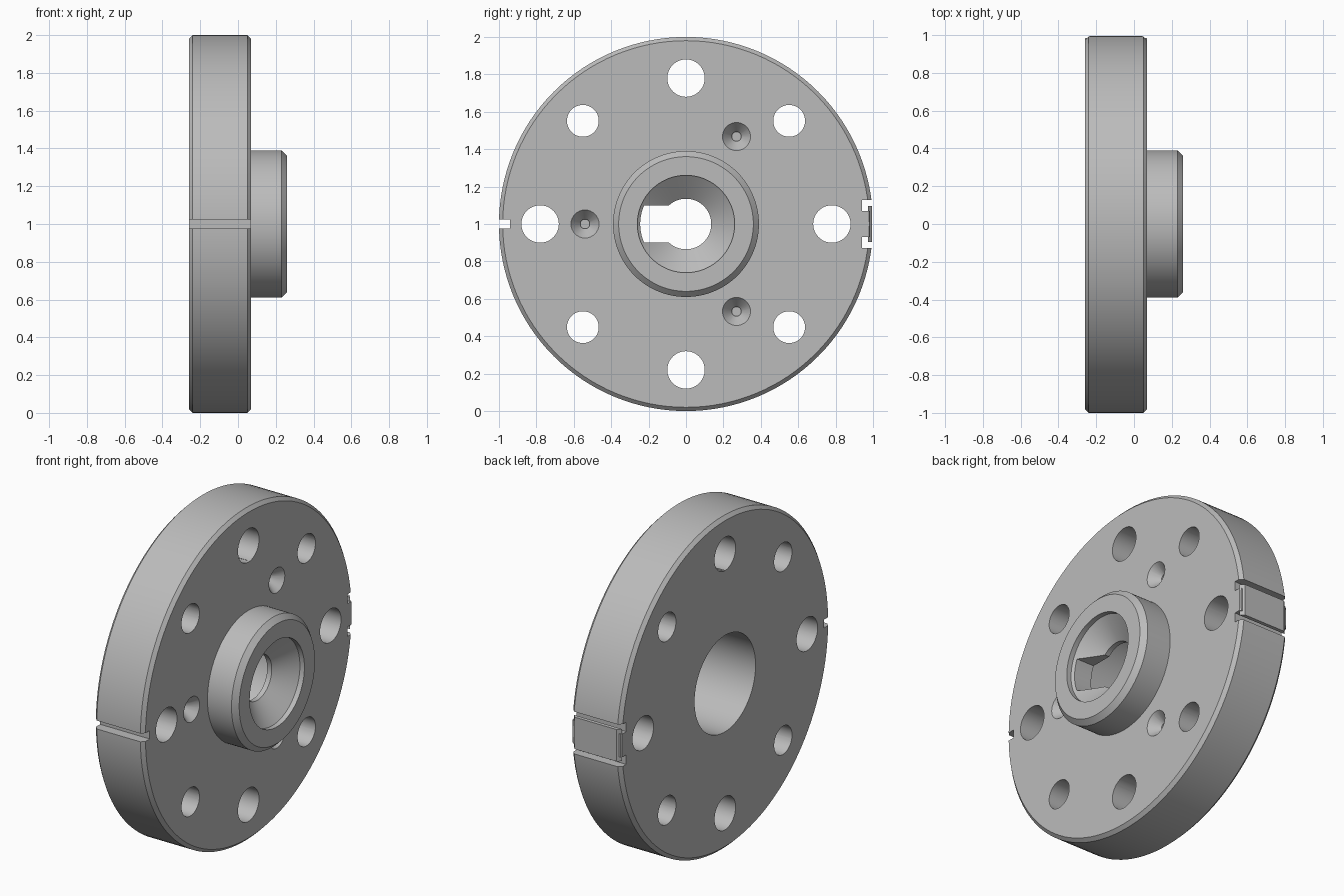
import bpy, bmesh
from math import sin, cos, pi, radians, asin
from mathutils import Vector

cube = bpy.data.objects.get("Cube")
if cube:
    bpy.data.objects.remove(cube)

steel = bpy.data.materials.new("steel grey")
steel.use_nodes = True
GREY = (0.5, 0.5, 0.5, 1)
steel.diffuse_color = GREY
steel.node_tree.nodes["Principled BSDF"].inputs["Base Color"].default_value = GREY

BACK, FACE, NOSE, AXIS = -0.26, 0.07, 0.26, 1.0


def make(name, bm):
    bmesh.ops.recalc_face_normals(bm, faces=bm.faces)
    mesh = bpy.data.meshes.new(name)
    bm.to_mesh(mesh)
    bm.free()
    mesh.materials.append(steel)
    obj = bpy.data.objects.new(name, mesh)
    bpy.context.collection.objects.link(obj)
    return obj


def lathe(name, profile, steps, y=0, z=AXIS, closed=True):
    """Spin (x, radius) points around an axis parallel to x."""
    bm = bmesh.new()
    rings = []
    for x, r in profile:
        rings.append([bm.verts.new((x, y + r * cos(2 * pi * i / steps),
                                    z + r * sin(2 * pi * i / steps))) for i in range(steps)])
    pairs = list(zip(rings, rings[1:]))
    if closed:
        pairs.append((rings[-1], rings[0]))
    else:
        bm.faces.new(rings[0])
        bm.faces.new(rings[-1])
    for a, b in pairs:
        for i in range(steps):
            j = (i + 1) % steps
            bm.faces.new((a[i], a[j], b[j], b[i]))
    return make(name, bm)


def prism(name, points, along):
    """Extrude a flat polygon by a vector."""
    bm = bmesh.new()
    face = bm.faces.new([bm.verts.new(p) for p in points])
    out = bmesh.ops.extrude_face_region(bm, geom=[face])
    verts = [v for v in out["geom"] if isinstance(v, bmesh.types.BMVert)]
    bmesh.ops.translate(bm, verts=verts, vec=Vector(along))
    return make(name, bm)


def groove(name, y0, y1, z0, z1):
    x = BACK - 0.1
    return prism(name, [(x, y0, z0), (x, y1, z0), (x, y1, z1), (x, y0, z1)], (0.6, 0, 0))


# Flange with stepped hub, tapered mouth and rear bore
flange = lathe("flange_body", [
    (BACK, 0.29), (BACK, 0.98), (BACK + 0.02, 1), (FACE - 0.02, 1), (FACE, 0.98),
    (FACE, 0.39), (NOSE - 0.03, 0.39), (NOSE, 0.36), (NOSE, 0.26), (NOSE - 0.03, 0.26),
    (0.13, 0.135), (0.10, 0.135), (0.10, 0.29)], 128)

cutters = []

# Bolt holes, alternating large and small
for k in range(8):
    a = k * pi / 4
    cutters.append(lathe("bolt_hole", [(-0.4, 0.1 if k % 2 == 0 else 0.085),
                                       (0.2, 0.1 if k % 2 == 0 else 0.085)],
                         48, 0.78 * cos(a), AXIS + 0.78 * sin(a), False))

# Blind countersunk holes
for deg in (60, 180, 300):
    a = radians(deg)
    cutters.append(lathe("countersink", [(FACE - 0.09, 0.025), (FACE - 0.06, 0.025),
                                         (FACE, 0.075), (FACE + 0.05, 0.075)],
                         32, 0.54 * cos(a), AXIS + 0.54 * sin(a), False))

# Keyway through the inner web
half = asin(0.1 / 0.245)
arc = [pi - half + 2 * half * i / 10 for i in range(11)]
key = [(0.05, 0.245 * cos(a), AXIS + 0.245 * sin(a)) for a in arc]
key += [(0.05, 0, AXIS - 0.1), (0.05, 0, AXIS + 0.1)]
cutters.append(prism("keyway", key, (0.2, 0, 0)))

# Rim grooves: one at the front, a pair at the back
cutters.append(groove("front_groove", -1.1, -0.94, AXIS - 0.025, AXIS + 0.025))
for s in (-1, 1):
    cutters.append(groove("back_groove", 0.94, 1.1, AXIS + s * 0.07, AXIS + s * 0.127))
cutters.append(groove("land_flat", 0.985, 1.1, AXIS - 0.1, AXIS + 0.1))

for cutter in cutters:
    cutter.hide_render = True
    mod = flange.modifiers.new(cutter.name, "BOOLEAN")
    mod.operation = "DIFFERENCE"
    mod.solver = "EXACT"
    mod.object = cutter

bpy.context.view_layer.update()
done = bpy.data.meshes.new_from_object(
    flange.evaluated_get(bpy.context.evaluated_depsgraph_get()))
flange.modifiers.clear()
flange.data = done
for cutter in cutters:
    bpy.data.objects.remove(cutter)

# Chamfered land strip overhanging the back grooves
z = AXIS - 0.096
prism("rim_land", [(BACK + 0.005, 0.972, z), (BACK + 0.025, 0.994, z),
                   (FACE - 0.025, 0.994, z), (FACE - 0.005, 0.972, z)], (0, 0, 0.192))

# Smooth round walls, keep machined edges crisp
bpy.ops.object.select_all(action="DESELECT")
flange.select_set(True)
bpy.context.view_layer.objects.active = flange
bpy.ops.object.shade_smooth_by_angle(angle=radians(25))
